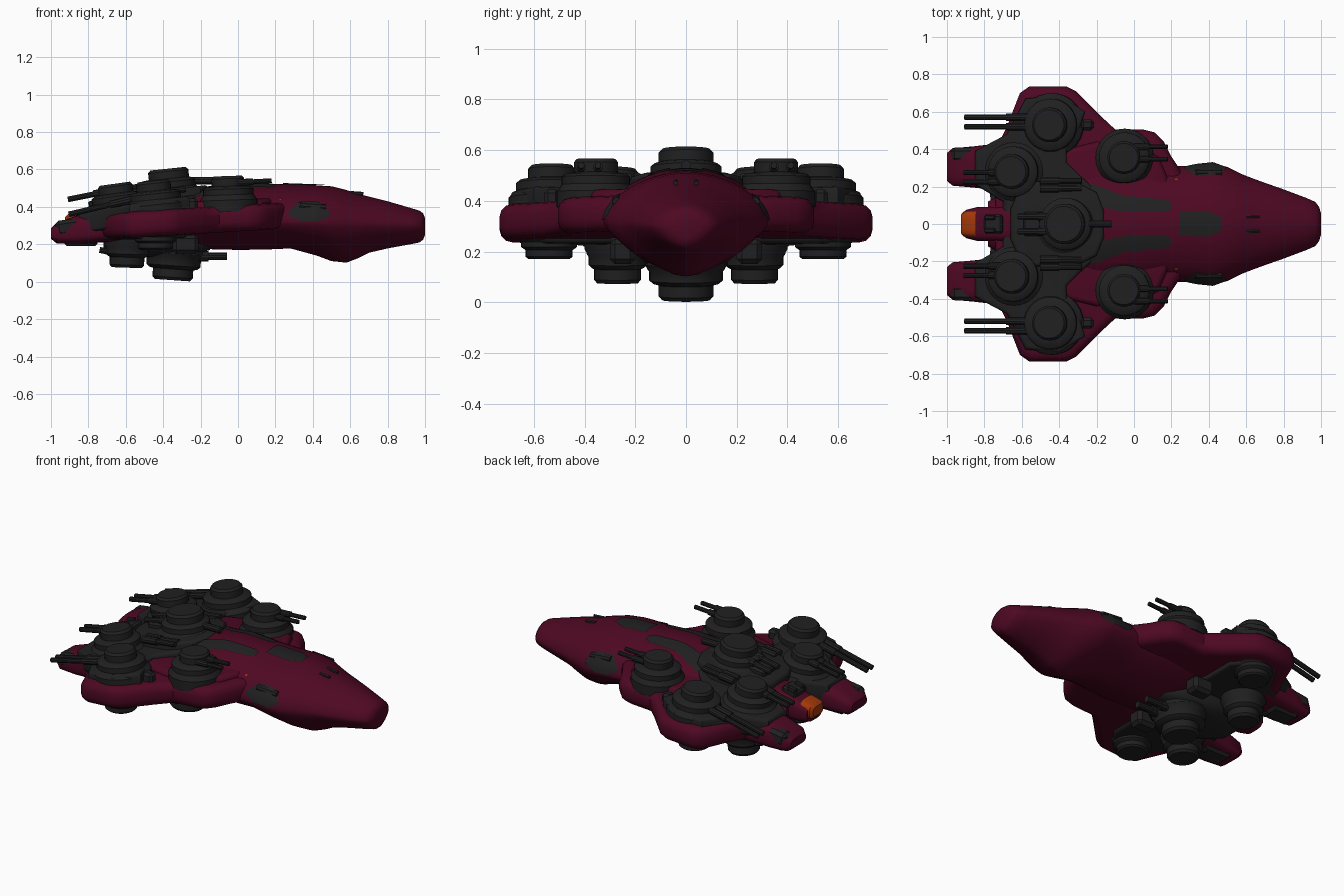
import bpy, bmesh, math
from mathutils import Vector, Matrix

if "Cube" in bpy.data.objects:
    bpy.data.objects.remove(bpy.data.objects["Cube"])


def material(name, rgb):
    m = bpy.data.materials.new(name)
    m.diffuse_color = (*rgb, 1)
    m.use_nodes = True
    m.node_tree.nodes["Principled BSDF"].inputs["Base Color"].default_value = m.diffuse_color
    return m


RED = material("dark crimson", (0.075, 0.0025, 0.016))
DARK = material("charcoal", (0.0145, 0.0145, 0.0145))
ORANGE = material("engine orange", (0.36, 0.038, 0.003))


def finish(name, bm, mat, angle=35):
    bmesh.ops.recalc_face_normals(bm, faces=bm.faces[:])
    me = bpy.data.meshes.new(name)
    bm.to_mesh(me)
    bm.free()
    me.materials.append(mat)
    ob = bpy.data.objects.new(name, me)
    bpy.context.collection.objects.link(ob)
    bpy.context.view_layer.objects.active = ob
    ob.select_set(True)
    bpy.ops.object.shade_smooth_by_angle(angle=math.radians(angle))
    ob.select_set(False)
    return ob


def spow(v, p):
    return math.copysign(abs(v) ** p, v)


def ring_point(sec, t, p, cy=0, grow=0):
    """Point on a superellipse section (x, half width, bottom, middle, top); p = (upper, lower) exponent."""
    x, w, b, m, top = sec
    up = math.sin(t) >= 0
    h, e = (top - m, p[0]) if up else (m - b, p[1])
    return Vector((x, cy + (w + grow) * spow(math.cos(t), e), m + (h + grow) * spow(math.sin(t), e)))


def loft(name, secs, mat, p=(1, 1), cy=0, n=32):
    bm = bmesh.new()
    rings = [[bm.verts.new(ring_point(s, 2 * math.pi * i / n, p, cy)) for i in range(n)] for s in secs]
    for a, b in zip(rings, rings[1:]):
        for i in range(n):
            bm.faces.new((a[i], a[(i + 1) % n], b[(i + 1) % n], b[i]))
    bm.faces.new(rings[0])
    bm.faces.new(rings[-1])
    return finish(name, bm, mat)


def slab(name, half, zb, zt, mat, bevel=0.03, slope=0.05):
    """Bevelled plate from a half outline mirrored across y = 0, sloping along x."""
    pts = half + [(x, -y) for x, y in reversed(half)]
    bm = bmesh.new()
    f = bm.faces.new([bm.verts.new((x, y, zb)) for x, y in pts])
    ext = bmesh.ops.extrude_face_region(bm, geom=[f])
    for v in ext["geom"]:
        if isinstance(v, bmesh.types.BMVert):
            v.co.z = zt
    edges = [e for e in bm.edges if abs(e.verts[0].co.z - e.verts[1].co.z) < 1e-5]
    bmesh.ops.bevel(bm, geom=edges, offset=bevel, segments=3, profile=0.5, affect='EDGES')
    for v in bm.verts:
        v.co.z += slope * (v.co.x + 0.4)
    return finish(name, bm, mat)


def lathe(name, loc, prof, mat, sign=1, tilt=0, n=28):
    bm = bmesh.new()
    rings = [[bm.verts.new((r * math.cos(2 * math.pi * i / n), r * math.sin(2 * math.pi * i / n), z * sign))
              for i in range(n)] for r, z in prof]
    for a, b in zip(rings, rings[1:]):
        for i in range(n):
            bm.faces.new((a[i], a[(i + 1) % n], b[(i + 1) % n], b[i]))
    bm.faces.new(rings[0])
    bm.faces.new(rings[-1])
    bm.transform(Matrix.Translation(loc) @ Matrix.Rotation(math.radians(-tilt), 4, 'Y'))
    return finish(name, bm, mat)


def rod(name, a, b, r, mat, n=10):
    a, b = Vector(a), Vector(b)
    d = b - a
    bm = bmesh.new()
    bmesh.ops.create_cone(bm, cap_ends=True, segments=n, radius1=r, radius2=r, depth=d.length)
    bm.transform(Matrix.Translation((a + b) / 2) @ d.to_track_quat('Z', 'Y').to_matrix().to_4x4())
    return finish(name, bm, mat)


def box(name, loc, size, mat, bevel=0.008, tilt=0):
    bm = bmesh.new()
    bmesh.ops.create_cube(bm, size=1)
    bm.transform(Matrix.Diagonal((*size, 1)))
    bmesh.ops.bevel(bm, geom=bm.edges[:], offset=bevel, segments=1, affect='EDGES')
    bm.transform(Matrix.Translation(loc) @ Matrix.Rotation(math.radians(-tilt), 4, 'Y'))
    return finish(name, bm, mat)


# Main hull: x, half width, bottom, middle, top
HULL = [(-0.78, 0.12, 0.25, 0.30, 0.37), (-0.5, 0.27, 0.2, 0.31, 0.44), (-0.2, 0.33, 0.175, 0.32, 0.505),
        (0.0, 0.33, 0.17, 0.32, 0.53), (0.15, 0.31, 0.172, 0.32, 0.525), (0.28, 0.31, 0.178, 0.32, 0.52),
        (0.42, 0.325, 0.14, 0.32, 0.515), (0.5, 0.305, 0.11, 0.315, 0.51), (0.58, 0.265, 0.102, 0.31, 0.49),
        (0.64, 0.242, 0.125, 0.31, 0.47), (0.7, 0.22, 0.155, 0.31, 0.455), (0.8, 0.185, 0.178, 0.305, 0.43),
        (0.92, 0.14, 0.20, 0.30, 0.395), (0.97, 0.118, 0.21, 0.30, 0.38), (0.99, 0.09, 0.225, 0.30, 0.365),
        (1.0, 0.055, 0.25, 0.30, 0.34)]
P = (1.12, 1.3)
loft("main_hull", HULL, RED, P, n=48)


def hull_patch(name, stations, mat, side=1, k=6):
    """Thin plate hugging the hull; stations are (x, low angle, high angle)."""
    xs = sorted({s[0] for s in stations} | {h[0] for h in HULL if stations[0][0] < h[0] < stations[-1][0]})

    def lerp(table, x):
        for a, b in zip(table, table[1:]):
            if a[0] <= x <= b[0]:
                f = (x - a[0]) / (b[0] - a[0])
                return [u + (v - u) * f for u, v in zip(a, b)]
    bm = bmesh.new()
    rows = []
    for x in xs:
        _, lo, hi = lerp(stations, x)
        row = []
        for i in range(k + 1):
            co = ring_point(lerp(HULL, x), math.radians(lo + (hi - lo) * i / k), P, 0, 0.006)
            co.y *= side
            row.append(bm.verts.new(co))
        rows.append(row)
    for a, b in zip(rows, rows[1:]):
        for i in range(k):
            bm.faces.new((a[i], a[i + 1], b[i + 1], b[i]))
    ob = finish(name, bm, mat)
    poly = ob.data.polygons[0]  # plates must face away from the hull
    if poly.normal.dot(poly.center - Vector((poly.center.x, 0, 0.31))) < 0:
        ob.data.flip_normals()


hull_patch("canopy_panel", [(0.24, 76, 104), (0.4, 76, 104), (0.47, 82, 98)], DARK)
for s in (1, -1):
    hull_patch("deck_stripe", [(-0.36, 36, 66), (-0.22, 48, 70), (-0.05, 61, 77), (0.17, 63, 76), (0.2, 66, 73)],
               DARK, s)
    hull_patch("side_vent", [(0.27, 12, 19), (0.33, 2, 35), (0.43, 2, 35), (0.49, 12, 20)], DARK, s)
    hull_patch("marker_light", [(0.22, 37, 39.5), (0.232, 37, 39.5)], ORANGE, s, 2)
    rod("sensor_mast", (0.6, s * 0.04, 0.475), (0.67, s * 0.04, 0.47), 0.01, DARK, 6)
    rod("brow_pipe", (0.33, s * 0.272, 0.405), (0.47, s * 0.272, 0.395), 0.02, DARK, 8)

# Wings, shoulders and dark decks
slab("wings", [(0.26, 0.27), (0.2, 0.36), (0.16, 0.44), (0.11, 0.49), (0.05, 0.505), (-0.1, 0.505), (-0.17, 0.57),
               (-0.31, 0.71), (-0.36, 0.735), (-0.56, 0.735), (-0.61, 0.70), (-0.68, 0.52), (-0.74, 0.40),
               (-0.74, 0.1)], 0.245, 0.385, RED, 0.05, 0.06)
slab("shoulders", [(0.2, 0.2), (0.13, 0.36), (0.0, 0.43), (-0.2, 0.44), (-0.36, 0.4), (-0.5, 0.2)],
     0.35, 0.42, RED, 0.03)
slab("upper_deck", [(-0.18, 0.16), (-0.29, 0.26), (-0.36, 0.33), (-0.36, 0.43), (-0.29, 0.51), (-0.26, 0.6),
                    (-0.4, 0.69), (-0.58, 0.67), (-0.68, 0.48), (-0.85, 0.39), (-0.85, 0.21), (-0.7, 0.12)],
     0.32, 0.44, DARK, 0.02, 0.14)
slab("middle_deck", [(-0.16, 0.07), (-0.2, 0.17), (-0.34, 0.24), (-0.6, 0.22), (-0.66, 0.08)],
     0.38, 0.485, DARK, 0.02, 0.14)
slab("lower_deck", [(-0.18, 0.12), (-0.28, 0.3), (-0.28, 0.52), (-0.38, 0.63), (-0.54, 0.63), (-0.64, 0.46),
                    (-0.8, 0.38), (-0.76, 0.08)], 0.23, 0.3, DARK, 0.02, 0.02)
loft("belly_pod", [(-0.72, 0.12, 0.16, 0.24, 0.3), (-0.6, 0.19, 0.13, 0.24, 0.3), (-0.28, 0.19, 0.13, 0.22, 0.3),
                   (-0.15, 0.1, 0.17, 0.22, 0.3)], DARK, (0.7, 0.7))

# Rear nacelles, central tail and engine
SOFT = (0.6, 0.6)
for s in (1, -1):
    loft("rear_nacelle", [(-1.0, 0.075, 0.23, 0.255, 0.285), (-0.97, 0.1, 0.205, 0.26, 0.315),
                          (-0.86, 0.11, 0.2, 0.27, 0.355), (-0.6, 0.14, 0.22, 0.3, 0.39)], RED, SOFT, s * 0.305)
    box("nacelle_cowl", (-0.91, s * 0.37, 0.29), (0.13, 0.08, 0.085), DARK, 0.02, 8)
    box("nacelle_belly", (-0.84, s * 0.3, 0.215), (0.18, 0.13, 0.05), DARK, 0.015)
loft("tail", [(-0.9, 0.075, 0.25, 0.3, 0.345), (-0.84, 0.09, 0.24, 0.31, 0.365),
              (-0.58, 0.095, 0.23, 0.34, 0.44)], RED, SOFT)
loft("engine_glow", [(-0.925, 0.05, 0.285, 0.315, 0.345), (-0.91, 0.068, 0.27, 0.315, 0.36),
                     (-0.845, 0.072, 0.265, 0.315, 0.378)], ORANGE, SOFT)
box("tail_hatch", (-0.75, 0, 0.395), (0.1, 0.1, 0.05), DARK, 0.01, 13)
for s in (1, -1):
    box("tail_clamp", (-0.77, s * 0.035, 0.42), (0.06, 0.025, 0.03), DARK, 0.006, 13)


# Turrets: thin base ring, stepped drum and cap
def turret(name, loc, r, mid, cap, h, sign=1, tilt=6):
    lathe(name, loc, [(r, -0.05), (r, h * 0.08), (r * 0.94, h * 0.17), (mid * 1.06, h * 0.2), (mid, h * 0.28),
                      (mid, h * 0.5), (mid * 0.9, h * 0.58), (cap * 1.03, h * 0.62), (cap * 1.03, h * 0.9),
                      (cap * 0.9, h)], DARK, sign, tilt)


def barrels(name, a, b, gap=0.025, r=0.015):
    for k in (-1, 1):
        o = Vector((0, k * gap, 0))
        a2, b2 = Vector(a) + o, Vector(b) + o
        rod(name, a2, b2, r, DARK)
        rod(name + "_sleeve", a2, a2.lerp(b2, 0.45), r * 1.4, DARK)


turret("centre_turret", (-0.36, 0, 0.465), 0.17, 0.14, 0.105, 0.14)
barrels("centre_rear_gun", (-0.42, 0, 0.53), (-0.62, 0, 0.49), 0.04, 0.017)
rod("centre_fore_gun", (-0.3, 0, 0.54), (-0.12, 0, 0.54), 0.02, DARK)
box("centre_gun_mount", (-0.52, 0, 0.47), (0.14, 0.13, 0.06), DARK, 0.012, 8)
turret("centre_belly_turret", (-0.34, 0, 0.163), 0.165, 0.145, 0.105, 0.155, -1, -4)
barrels("belly_fore_gun", (-0.24, 0, 0.135), (-0.06, 0, 0.135), 0.04, 0.02)
for s in (1, -1):
    turret("outer_turret", (-0.44, s * 0.53, 0.4), 0.17, 0.14, 0.09, 0.14)
    barrels("outer_gun", (-0.5, s * 0.545, 0.455), (-0.905, s * 0.545, 0.36))
    box("outer_lug", (-0.25, s * 0.53, 0.41), (0.07, 0.06, 0.07), DARK, 0.015)
    turret("front_turret", (-0.05, s * 0.355, 0.425), 0.155, 0.135, 0.085, 0.14, 1, 2)
    barrels("front_gun", (0.0, s * 0.38, 0.53), (0.18, s * 0.38, 0.54), 0.033, 0.013)
    turret("rear_turret", (-0.64, s * 0.28, 0.39), 0.16, 0.135, 0.09, 0.135, 1, 8)
    barrels("rear_gun", (-0.66, s * 0.25, 0.49), (-0.91, s * 0.25, 0.44))
    barrels("inner_fore_gun", (-0.5, s * 0.21, 0.47), (-0.28, s * 0.21, 0.495), 0.02, 0.016)
    turret("outer_belly_turret", (-0.44, s * 0.54, 0.265), 0.13, 0.11, 0.09, 0.095, -1, 0)
    turret("inner_belly_turret", (-0.59, s * 0.27, 0.22), 0.13, 0.115, 0.09, 0.145, -1, -2)
    barrels("belly_rear_gun", (-0.6, s * 0.27, 0.14), (-0.74, s * 0.27, 0.17), 0.03, 0.016)
    box("belly_block", (-0.28, s * 0.25, 0.2), (0.14, 0.1, 0.1), DARK, 0.02)
